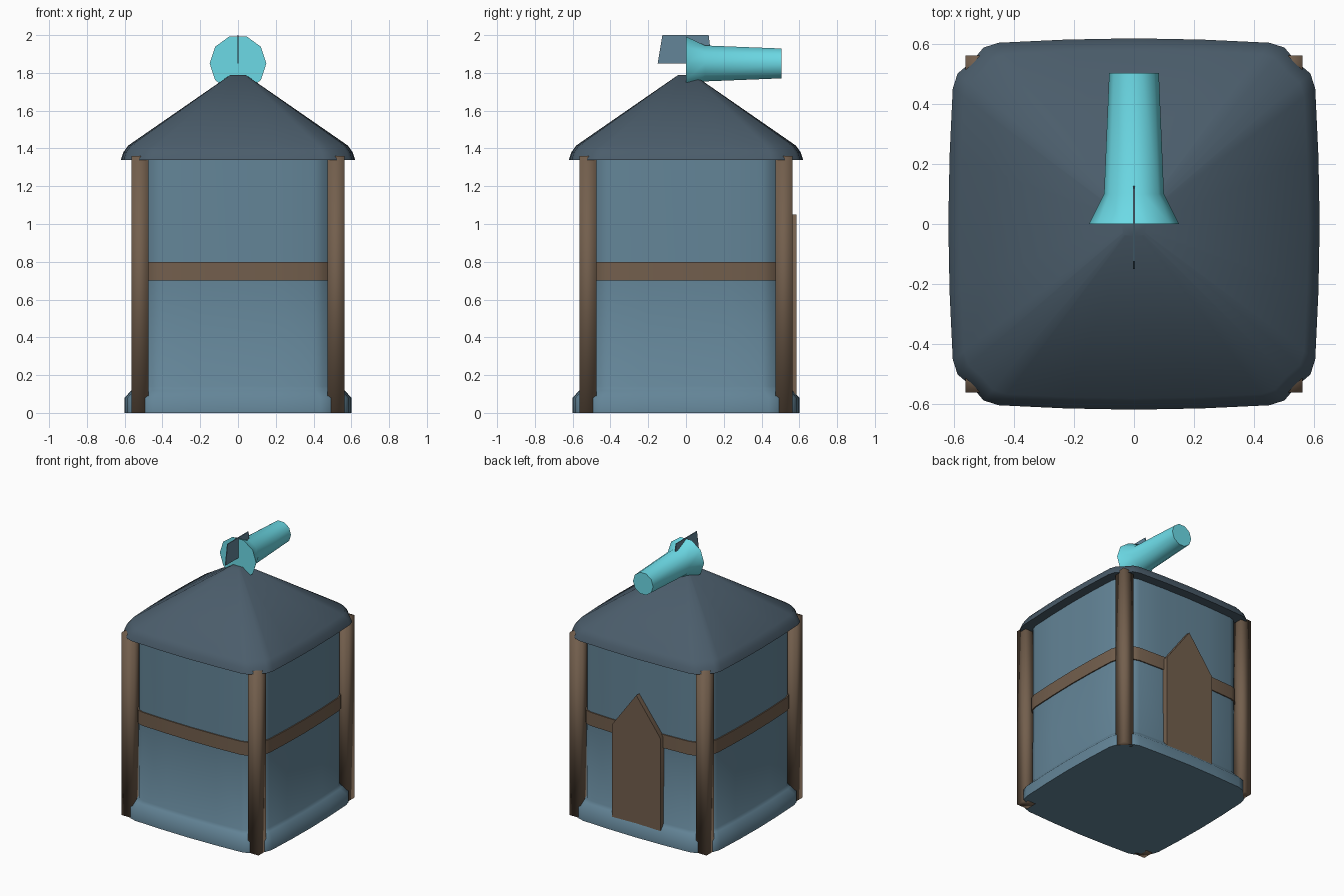
import bpy, bmesh, math

if "Cube" in bpy.data.objects:
    bpy.data.objects.remove(bpy.data.objects["Cube"])


def material(name, rgb):
    m = bpy.data.materials.new(name)
    m.diffuse_color = (*rgb, 1)
    m.use_nodes = True
    m.node_tree.nodes["Principled BSDF"].inputs["Base Color"].default_value = m.diffuse_color
    return m


WALL = material("slate blue", (0.127, 0.235, 0.314))
ROOF = material("dark slate", (0.070, 0.109, 0.147))
WOOD = material("brown wood", (0.171, 0.114, 0.074))
CYAN = material("bright cyan", (0.150, 0.700, 0.790))


def finish(name, bm, mat, angle=None):
    bmesh.ops.recalc_face_normals(bm, faces=bm.faces)
    me = bpy.data.meshes.new(name)
    bm.to_mesh(me)
    bm.free()
    me.materials.append(mat)
    ob = bpy.data.objects.new(name, me)
    bpy.context.collection.objects.link(ob)
    if angle:
        bpy.context.view_layer.objects.active = ob
        ob.select_set(True)
        bpy.ops.object.shade_smooth_by_angle(angle=math.radians(angle))
        ob.select_set(False)
    return ob


def loft(name, rings, mat, angle, cap=True):
    """Skin a list of point rings, closing both ends."""
    bm = bmesh.new()
    loops = [[bm.verts.new(p) for p in ring] for ring in rings]
    n = len(loops[0])
    for a, b in zip(loops, loops[1:]):
        for i in range(n):
            j = (i + 1) % n
            bm.faces.new((a[i], a[j], b[j], b[i]))
    if cap:
        bm.faces.new(loops[0])
        bm.faces.new(loops[-1])
    return finish(name, bm, mat, angle)


def prism(name, profile, x_axis, mat, lo, hi):
    """Extrude a flat profile along x (x_axis True) or y."""
    place = (lambda d, p: (d, *p)) if x_axis else (lambda d, p: (p[0], d, p[1]))
    return loft(name, [[place(d, p) for p in profile] for d in (lo, hi)], mat, 40)


# Rounded square outline with gently bowed sides, unit half width
quarter = [(0, 1), (0.37, 0.993), (0.73, 0.976), (0.81, 0.95), (0.875, 0.875),
           (0.95, 0.81), (0.976, 0.73), (0.993, 0.37)]
outline = []
for x, y in quarter:
    outline.append((x, y))
for k in range(3):
    outline += [(y, -x) for x, y in outline[-len(quarter):]]


def square_rings(levels):
    return [[(x * r, y * r, z) for x, y in outline] for r, z in levels]


# Tower walls with the spreading plinth
loft("tower_wall", square_rings([(0.60, 0), (0.60, 0.08), (0.565, 0.12), (0.552, 0.14),
                                 (0.55, 0.7), (0.55, 1.36)]), WALL, 60)

# Timber band around the wall
loft("timber_band", square_rings([(0.54, 0.70), (0.558, 0.70), (0.558, 0.80), (0.54, 0.80)]),
     WOOD, 40, cap=False)

# Roof with turned-down eaves
loft("roof", square_rings([(0.62, 1.34), (0.607, 1.38), (0.582, 1.415), (0.04, 1.79)]),
     ROOF, 50)

# Corner posts
for sx, side in ((-1, "left"), (1, "right")):
    for sy, end in ((-1, "front"), (1, "back")):
        ring = [(0.475, 0.475), (0.563, 0.475), (0.563, 0.563), (0.475, 0.563)]
        loft(f"{end}_{side}_post",
             [[(x * sx, y * sy, z) for x, y in ring] for z in (0, 1.36)], WOOD, 95)

# Pointed door on the back wall
prism("door", [(-0.2, 0.06), (0.2, 0.06), (0.2, 0.78), (0, 1.05), (-0.2, 0.78)],
      False, WOOD, 0.53, 0.585)

# Flared barrel lying on the roof peak
loft("barrel", [[(r * math.cos(i * math.pi / 5), y, 1.85 + r * math.sin(i * math.pi / 5))
                 for i in range(10)]
                for r, y in ((0.15, 0), (0.10, 0.10), (0.083, 0.505))], CYAN, 50)

# Thin upright fin through the barrel mouth
prism("fin", [(-0.15, 1.85), (0.03, 1.85), (0.13, 1.92), (0.12, 2.0), (-0.125, 2.0)],
      True, WALL, -0.003, 0.003)
